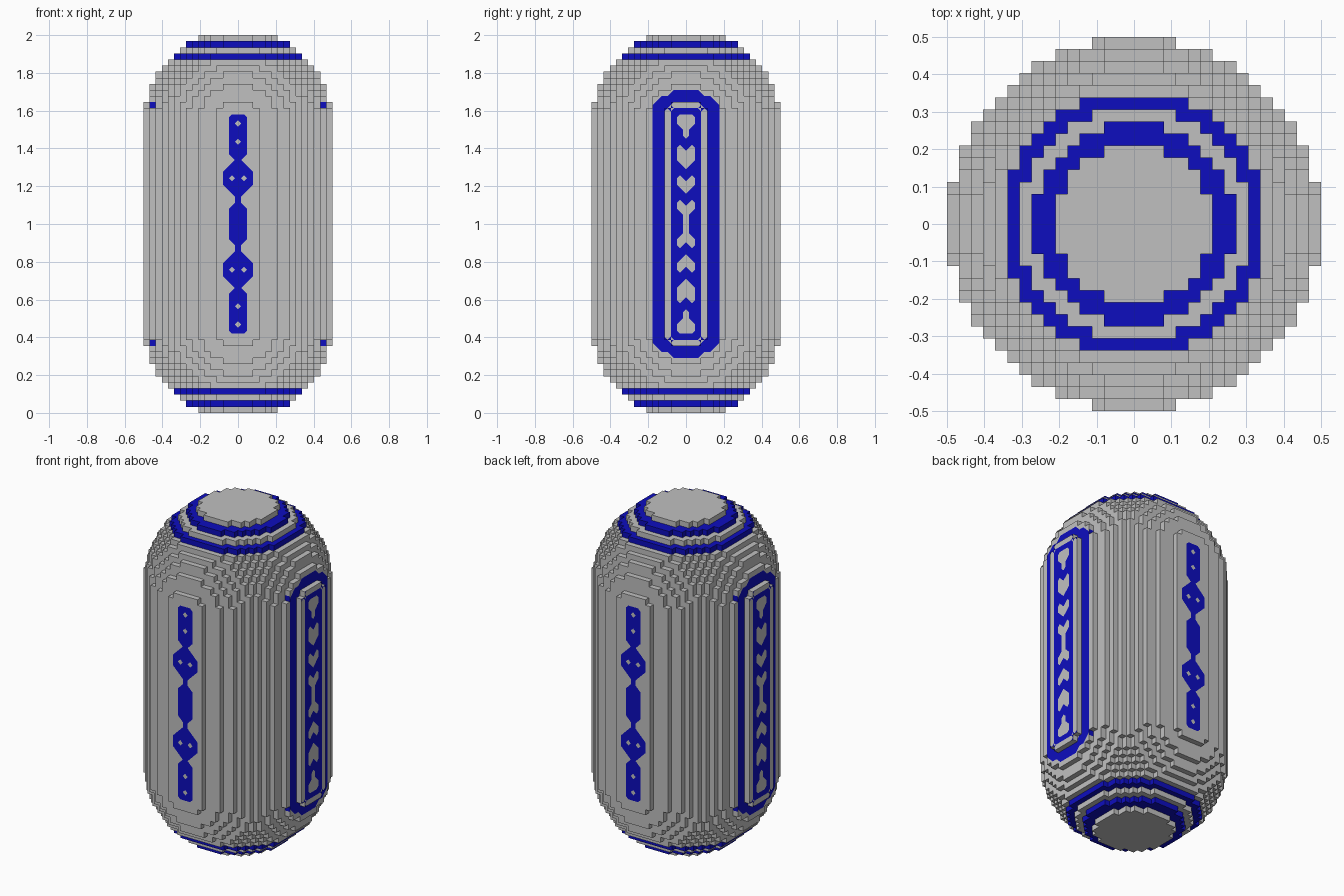
import bpy
import bmesh
from mathutils import Vector

if "Cube" in bpy.data.objects:
    bpy.data.objects.remove(bpy.data.objects["Cube"], do_unlink=True)

UNIT = 1 / 31          # block size
LAYERS = 62            # blocks in height
R2 = 15.5 ** 2         # squared capsule radius in blocks


def material(name, rgb):
    m = bpy.data.materials.new(name)
    m.use_nodes = True
    m.diffuse_color = (*rgb, 1)
    m.node_tree.nodes["Principled BSDF"].inputs["Base Color"].default_value = (*rgb, 1)
    return m


grey = material("light_grey", (0.53, 0.53, 0.53))
blue = material("deep_blue", (0.004, 0.004, 0.52))

# Half patterns: one row per layer from the end to the middle,
# one character per block from the centre line outwards
FRONT_START = 13
FRONT = ("##.", ".#.", "##.", "##.", ".#.", "##.", "##.", "#..", "##.", "###",
         "#.#", "###", "##.", "#..", "#..", "##.", "##.", "##.")
SIDE_START = 9
PANEL = ("###", "..#", "..#", ".##", ".##", "###", "#.#", "..#", "..#", ".##",
         "###", "#.#", "..#", ".##", "###", "#.#", "..#", ".##", ".##")
SIDE = ("###", "#####", "...###") + tuple(row + ".##" for row in PANEL)


def from_end(k):
    return min(k, LAYERS - 1 - k)


def solid(p):
    """Capsule with flattened ends."""
    i, j, k = p
    if not 0 <= k < LAYERS:
        return False
    dz = max(14 - from_end(k), 0)
    return i * i + j * j + dz * dz <= R2


def painted(rows, start, u, k):
    r = from_end(k) - start
    return 0 <= r < len(rows) and abs(u) < len(rows[r]) and rows[r][abs(u)] == "#"


def marked(axis, p):
    """Is the block painted on the side (axis 0) or front and back (axis 1)?"""
    if axis == 0:
        return painted(SIDE, SIDE_START, p[1], p[2])
    return painted(FRONT, FRONT_START, p[0], p[2])


def zone(p):
    """Axis of the decorated area the block lies in, or None."""
    if abs(p[0]) >= 14:
        return 0
    if abs(p[1]) == 15:
        return 1
    return None


MARKINGS = ("side_markings", "front_and_back_markings")


def part_of(p):
    if from_end(p[2]) in (1, 3):
        return "end_rings"
    z = zone(p)
    if z is not None and marked(z, p):
        return MARKINGS[z]
    return "capsule_body"


parts = {n: bmesh.new() for n in ("capsule_body", "end_rings") + MARKINGS}


def step(p, axis, s):
    q = list(p)
    q[axis] += s
    return tuple(q)


def add_face(part, points):
    bm = parts[part]
    bm.faces.new([bm.verts.new(c) for c in points])


def block_face(p, axis, s):
    """One outer block face, with bevelled corners along the painted edges."""
    ua, va = (axis + 1) % 3, (axis + 2) % 3
    n, u, v = Vector(), Vector(), Vector()
    n[axis], u[ua], v[va] = s * UNIT / 2, UNIT / 2, UNIT / 2
    centre = Vector((p[0], p[1], p[2] + 0.5)) * UNIT + n
    corners = [(-1, -1), (1, -1), (1, 1), (-1, 1)]
    if s < 0:
        corners.reverse()
    part = part_of(p)
    decorated = zone(p) == axis
    outline = []
    for c, (a, b) in enumerate(corners):
        corner = centre + u * a + v * b
        if decorated:
            own = marked(axis, p)
            cut = (marked(axis, step(p, ua, a)) != own
                   and marked(axis, step(p, va, b)) != own)
            if cut:
                pa, pb = corners[c - 1]
                na, nb = corners[(c + 1) % 4]
                before = (corner + centre + u * pa + v * pb) / 2
                after = (corner + centre + u * na + v * nb) / 2
                other = "capsule_body" if own else MARKINGS[axis]
                add_face(other, (before, corner, after))
                # neighbouring cuts share an edge midpoint
                if not outline or (outline[-1] - before).length > 1e-6:
                    outline.append(before)
                outline.append(after)
                continue
        outline.append(corner)
    if (outline[0] - outline[-1]).length < 1e-6:
        outline.pop()
    add_face(part, outline)


# Skin every exposed block face
for i in range(-15, 16):
    for j in range(-15, 16):
        for k in range(LAYERS):
            p = (i, j, k)
            if not solid(p):
                continue
            for axis in range(3):
                for s in (-1, 1):
                    if not solid(step(p, axis, s)):
                        block_face(p, axis, s)

# Turn each part into an object
for name, bm in parts.items():
    bmesh.ops.remove_doubles(bm, verts=bm.verts, dist=1e-5)
    mesh = bpy.data.meshes.new(name)
    bm.to_mesh(mesh)
    bm.free()
    mesh.materials.append(grey if name == "capsule_body" else blue)
    bpy.context.collection.objects.link(bpy.data.objects.new(name, mesh))
